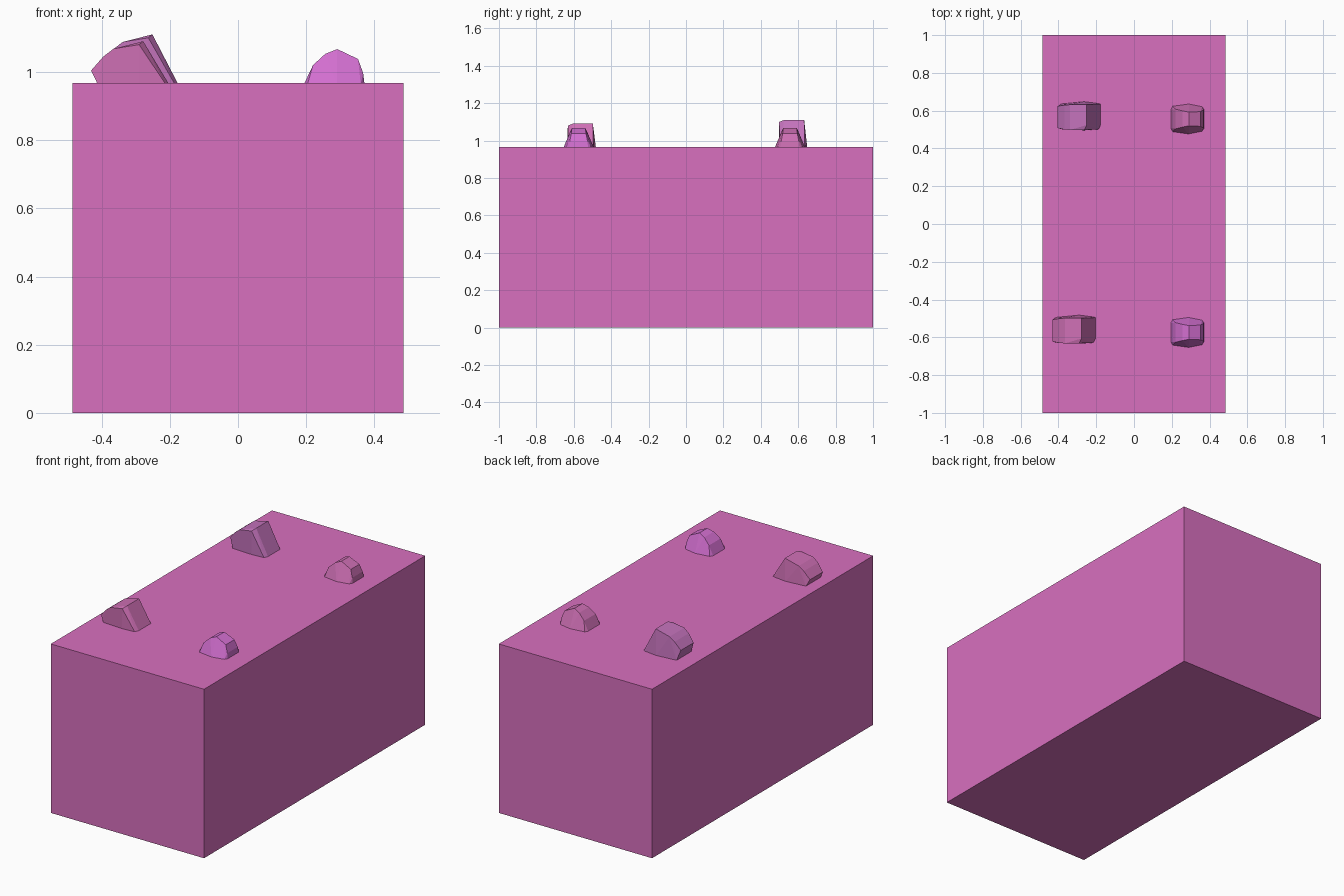
import bpy, bmesh

if "Cube" in bpy.data.objects:
    bpy.data.objects.remove(bpy.data.objects["Cube"])

TOP = 0.967


def material(name, rgb):
    m = bpy.data.materials.new(name)
    m.diffuse_color = (*rgb, 1)
    m.use_nodes = True
    m.node_tree.nodes["Principled BSDF"].inputs["Base Color"].default_value = m.diffuse_color
    return m


def finish(bm, name, mat):
    bmesh.ops.recalc_face_normals(bm, faces=bm.faces)
    me = bpy.data.meshes.new(name)
    bm.to_mesh(me)
    bm.free()
    ob = bpy.data.objects.new(name, me)
    bpy.context.collection.objects.link(ob)
    me.materials.append(mat)
    return ob


def knob(name, profile, offset, mat):
    """Faceted lump: hull of (x, z, y_front, y_back) stations."""
    ox, oy, oz = offset
    bm = bmesh.new()
    for x, z, yf, yb in profile:
        # stations on the base stay on the block top
        dz = oz if z > TOP else 0
        for y in (yf, yb):
            bm.verts.new((x + ox, y + oy, z + dz))
    hull = bmesh.ops.convex_hull(bm, input=bm.verts)
    loose = [v for v in bm.verts if not v.link_faces]
    bmesh.ops.delete(bm, geom=loose, context='VERTS')
    bmesh.ops.dissolve_limit(bm, angle_limit=0.07, verts=bm.verts, edges=bm.edges)
    return finish(bm, name, mat)


pink = material("pink", (0.69, 0.16, 0.52))
violet = material("violet", (0.66, 0.16, 0.64))
rose = material("rose", (0.62, 0.16, 0.46))
mauve = material("mauve", (0.55, 0.17, 0.50))

# main block
bm = bmesh.new()
bmesh.ops.create_cube(bm, size=1)
for v in bm.verts:
    v.co = (v.co.x * 0.97, v.co.y * 2, (v.co.z + 0.5) * TOP)
finish(bm, "block", pink)

# small rounded knobs on the right
B = TOP - 0.002
small = [(0.194, B, -.050, .050), (0.204, B, -.068, .068), (0.29, B, -.080, .080),
         (0.36, B, -.066, .066), (0.371, B, -.050, .050),
         (0.22, 1.02, -.052, .052), (0.256, 1.053, -.043, .043),
         (0.291, 1.067, -.036, .036), (0.352, 1.038, -.039, .039),
         (0.367, 0.997, -.047, .047)]
knob("right_front_knob", small, (0, -0.574, 0), violet)
knob("right_back_knob", small, (0, 0.556, 0), rose)

# larger slanted knobs on the left
large = [(-0.412, B, -.072, .062), (-0.29, B, -.078, .074), (-0.213, B, -.072, .064),
         (-0.203, B, -.050, .060), (-0.431, 1.004, -.066, .050),
         (-0.395, 1.045, -.074, .055), (-0.365, 1.068, -.076, .058),
         (-0.29, 1.080, -.076, -.076), (-0.278, 1.090, -.050, .058)]
knob("left_front_knob", large, (0, -0.556, 0), rose)
knob("left_back_knob", large, (0.027, 0.574, 0.02), mauve)
